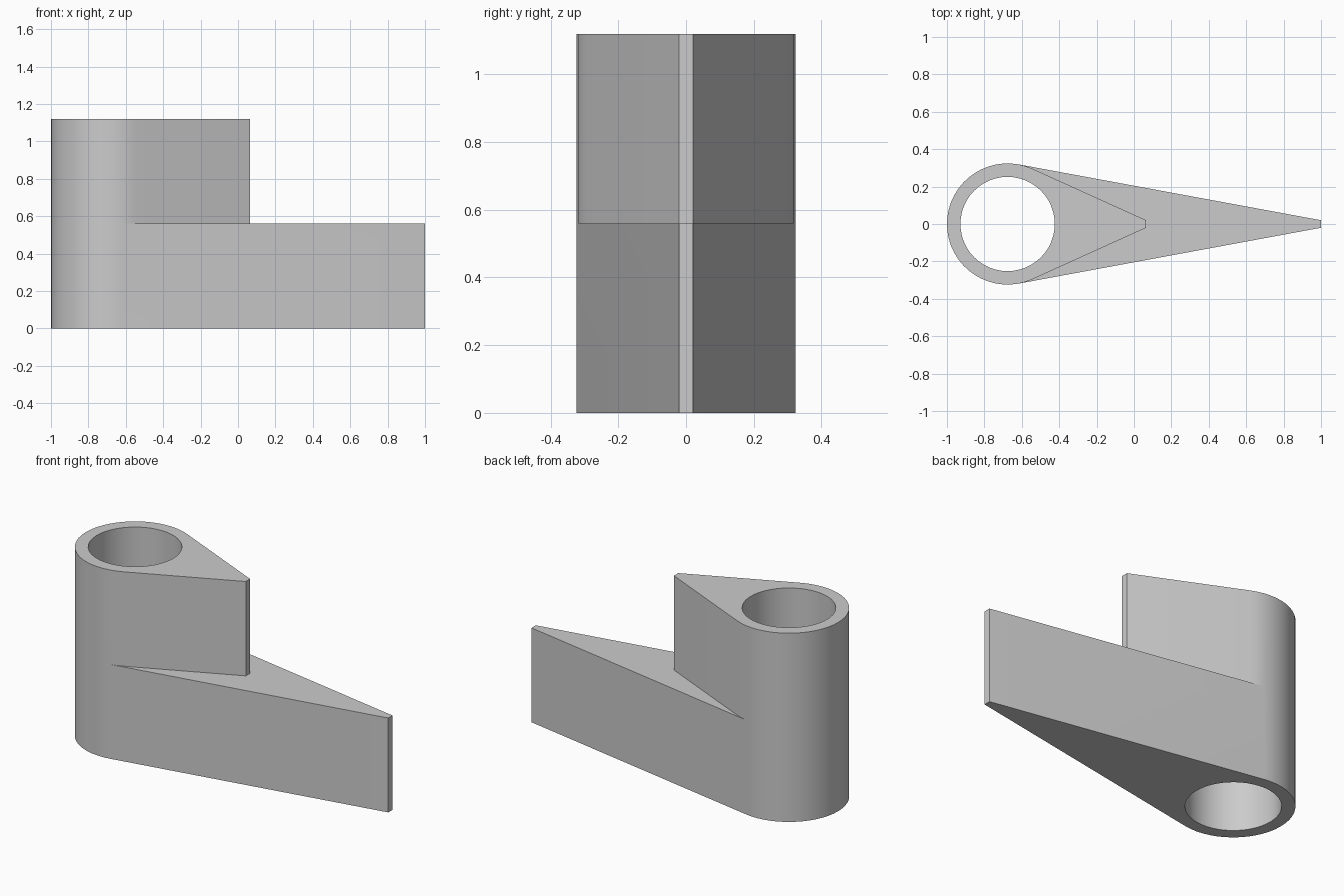
import bpy, bmesh
from math import acos, atan, cos, sin, pi

cube = bpy.data.objects.get("Cube")
if cube:
    bpy.data.objects.remove(cube, do_unlink=True)

CX, R, BORE = -0.676, 0.324, 0.252      # sleeve centre and radii
TIP = 0.02                              # half width of the blunt tips
LONG, SHORT = 1.0, 0.065                # x of the lower and upper tips
STEP, TOP = 0.56, 1.12


def tangent_angle(tip_x):
    """Angle on the sleeve where the straight side to a tip leaves it."""
    d = tip_x - CX
    return acos(R / (d * d + TIP * TIP) ** 0.5) + atan(TIP / d)


def arc(a, b, n, r=R):
    return [(CX + r * cos(a + (b - a) * i / n), r * sin(a + (b - a) * i / n))
            for i in range(n + 1)]


bm = bmesh.new()


def ring(points, z):
    return [bm.verts.new((x, y, z)) for x, y in points]


def walls(low, high, closed=False):
    n = len(low)
    for i in range(n if closed else n - 1):
        j = (i + 1) % n
        bm.faces.new((low[i], low[j], high[j], high[i]))


def cap(*loops):
    """Fill the flat area between an outline and the bore."""
    edges = []
    for loop in loops:
        for a, b in zip(loop, loop[1:] + loop[:1]):
            edges.append(bm.edges.get((a, b)) or bm.edges.new((a, b)))
    bmesh.ops.triangle_fill(bm, edges=edges, use_beauty=True)


a_long, a_short = tangent_angle(LONG), tangent_angle(SHORT)
back = arc(a_long, 2 * pi - a_long, 28)
left = arc(a_short, a_long, 2)[:-1]
right = [(x, -y) for x, y in reversed(left)]
long_tip = [(LONG, -TIP), (LONG, TIP)]
short_tip = [(SHORT, -TIP), (SHORT, TIP)]

# Lower arm with the long tip
base = ring(long_tip + back, 0)
mid_tip, mid_back = ring(long_tip, STEP), ring(back, STEP)
walls(base, mid_tip + mid_back, True)

# Upper arm with the short tip
mid_short = ring(short_tip + left, STEP)
mid_right = ring(right, STEP)
top = ring(short_tip + left + back + right, TOP)
walls(mid_short + mid_back + mid_right, top, True)

# Ledge between the two arms
bm.faces.new([mid_tip[0], mid_tip[1], mid_back[0]] + mid_short[:1:-1]
             + [mid_short[1], mid_short[0]] + mid_right[::-1] + [mid_back[-1]])

# Through bore and end faces
circle = arc(0, 2 * pi, 48, BORE)[:-1]
bore_low, bore_high = ring(circle, 0), ring(circle, TOP)
walls(bore_low, bore_high, True)
cap(base, bore_low)
cap(top, bore_high)
bmesh.ops.recalc_face_normals(bm, faces=bm.faces[:])

mesh = bpy.data.meshes.new("stepped_sleeve_arm")
bm.to_mesh(mesh)
bm.free()
arm = bpy.data.objects.new("stepped_sleeve_arm", mesh)
bpy.context.collection.objects.link(arm)

# Plain grey
grey = bpy.data.materials.new("light_grey")
grey.use_nodes = True
colour = (0.6, 0.6, 0.6, 1)
grey.diffuse_color = colour
grey.node_tree.nodes["Principled BSDF"].inputs["Base Color"].default_value = colour
mesh.materials.append(grey)

bpy.ops.object.select_all(action="DESELECT")
arm.select_set(True)
bpy.context.view_layer.objects.active = arm
bpy.ops.object.shade_smooth_by_angle(angle=pi / 6)
